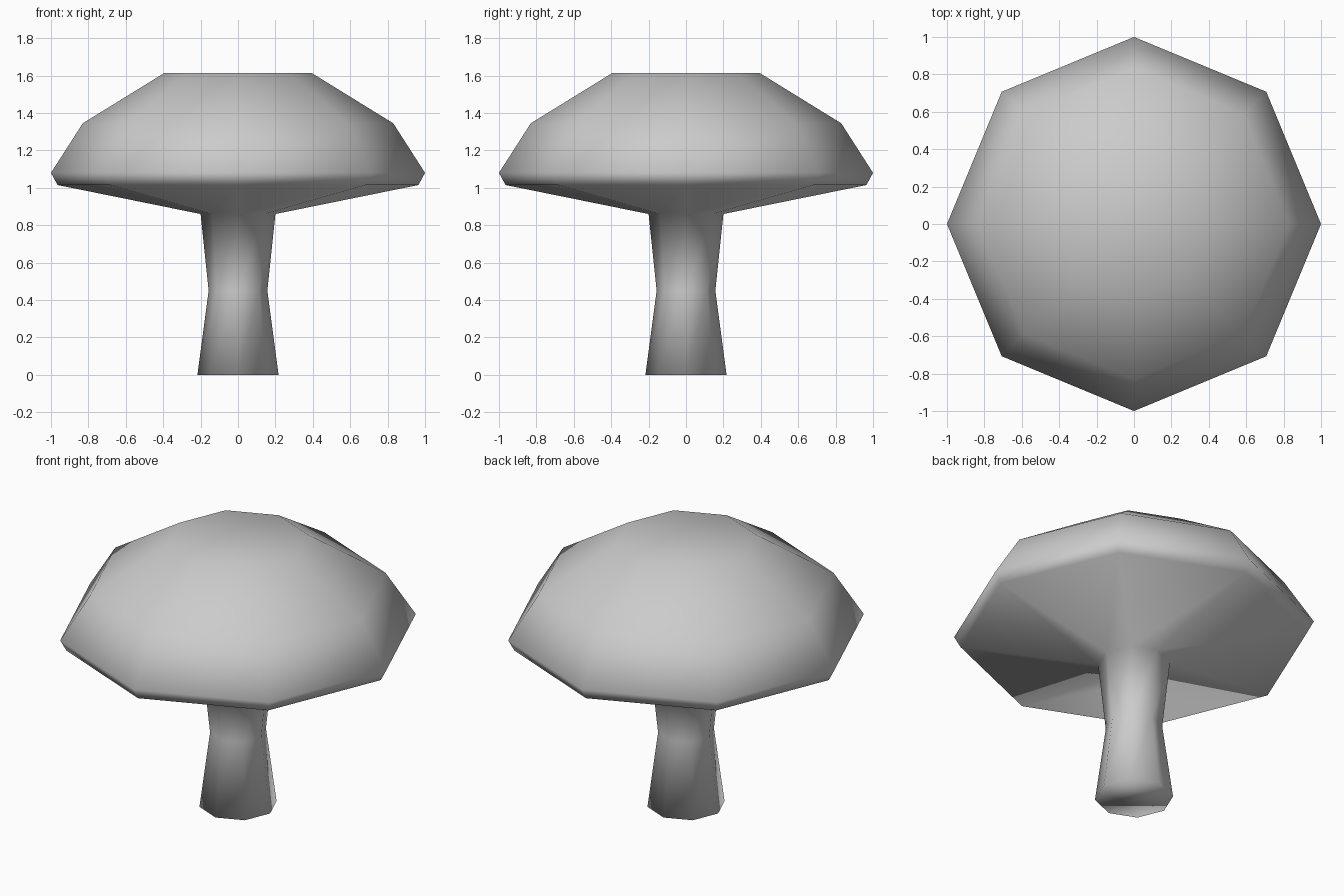
import bpy
import bmesh
from math import cos, sin, pi

cube = bpy.data.objects.get("Cube")
if cube:
    bpy.data.objects.remove(cube, do_unlink=True)

SIDES = 8

# Single plain colour
grey = bpy.data.materials.new("light_grey")
grey.use_nodes = True
colour = (0.6, 0.6, 0.6, 1)
grey.diffuse_color = colour
grey.node_tree.nodes["Principled BSDF"].inputs["Base Color"].default_value = colour

# Outline as (radius, height): stem, underside, rim, dome
stem = [(0.217, 0), (0.157, 0.45), (0.2, 0.86)]
cap = [(0.965, 1.015), (1, 1.08), (0.83, 1.345), (0.392, 1.615)]


def lathe(name, profile):
    """Turn a profile into a closed, smooth-shaded eight-sided solid."""
    bm = bmesh.new()
    rings = []
    for radius, height in profile:
        angles = [2 * pi * i / SIDES for i in range(SIDES)]
        rings.append([bm.verts.new((radius * cos(a), radius * sin(a), height)) for a in angles])
    for low, high in zip(rings, rings[1:]):
        for i in range(SIDES):
            j = (i + 1) % SIDES
            bm.faces.new((low[i], low[j], high[j], high[i]))
    bm.faces.new(rings[0][::-1])
    bm.faces.new(rings[-1])
    for face in bm.faces:
        face.smooth = True
    mesh = bpy.data.meshes.new(name)
    bm.to_mesh(mesh)
    bm.free()
    mesh.materials.append(grey)
    obj = bpy.data.objects.new(name, mesh)
    bpy.context.collection.objects.link(obj)
    return obj


# Stem and cap flow into each other as one skin
lathe("mushroom", stem + cap)
